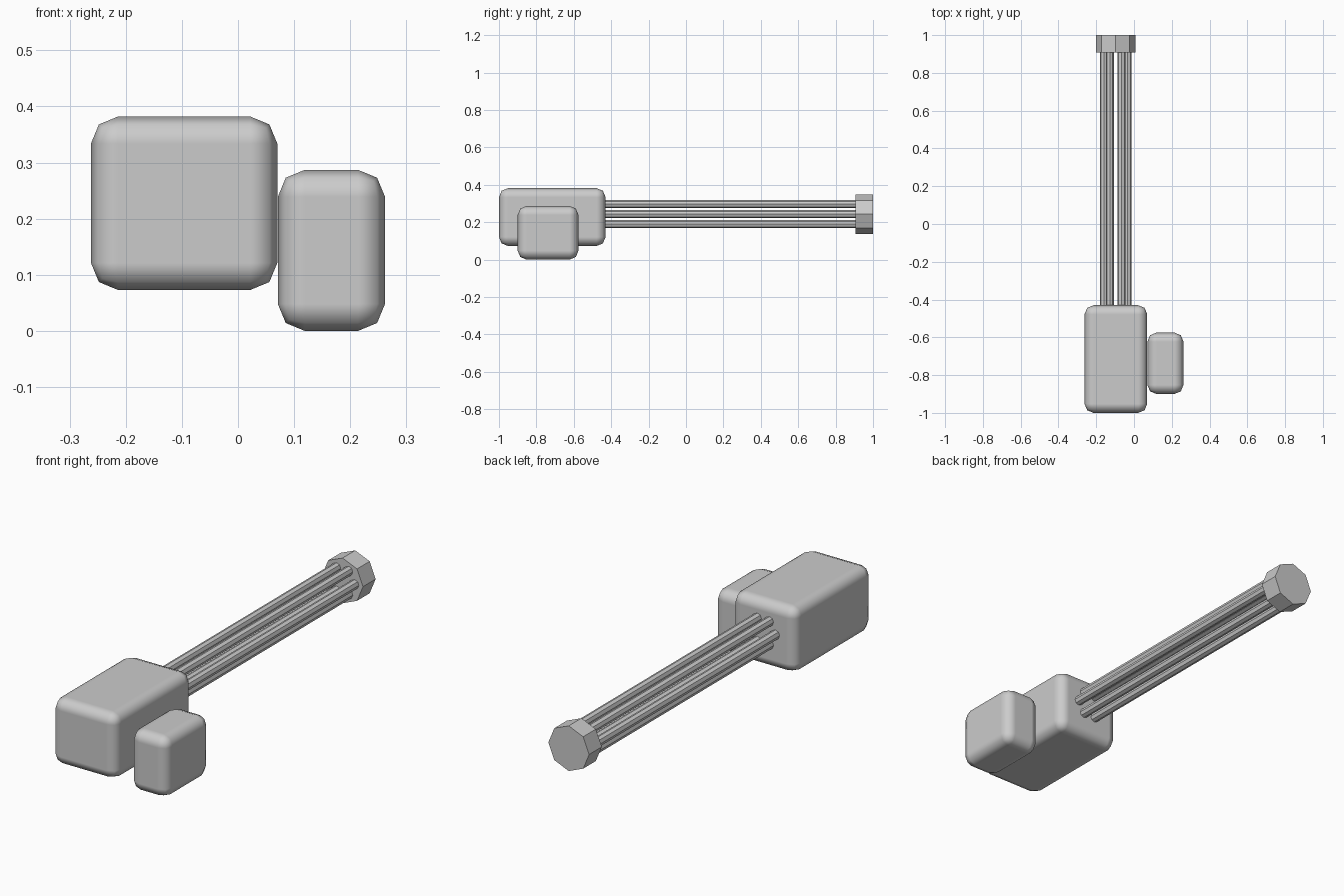
import bpy, math

if "Cube" in bpy.data.objects:
    bpy.data.objects.remove(bpy.data.objects["Cube"])

gray = bpy.data.materials.new("plain gray")
gray.diffuse_color = (0.6, 0.6, 0.6, 1)
gray.use_nodes = True
gray.node_tree.nodes["Principled BSDF"].inputs["Base Color"].default_value = gray.diffuse_color

AXIS_X, AXIS_Z = -0.097, 0.243   # centre line of the barrel cluster


def rounded_box(name, lo, hi, radius=0.048):
    """Box between two corners with softly rounded edges."""
    bpy.ops.mesh.primitive_cube_add(
        size=1, location=[(a + b) / 2 for a, b in zip(lo, hi)])
    ob = bpy.context.object
    ob.name = name
    ob.scale = [b - a for a, b in zip(lo, hi)]
    bpy.ops.object.transform_apply(location=False, rotation=False, scale=True)
    for p in ob.data.polygons:
        p.use_smooth = True
    bev = ob.modifiers.new("round", 'BEVEL')
    bev.width = radius
    bev.segments = 2
    bev.harden_normals = True
    ob.data.materials.append(gray)
    return ob


def rod(name, x, z, radius, y0, y1):
    """Flat-sided octagonal rod running along y."""
    bpy.ops.mesh.primitive_cylinder_add(
        vertices=8, radius=radius, depth=y1 - y0,
        location=(x, (y0 + y1) / 2, z), rotation=(math.pi / 2, 0, 0))
    ob = bpy.context.object
    ob.name = name
    ob.data.materials.append(gray)
    return ob


# Housing and the smaller box beside it
rounded_box("main_housing", (-0.262, -1.0, 0.073), (0.07, -0.43, 0.382))
rounded_box("side_box", (0.071, -0.9, 0.0), (0.262, -0.575, 0.287))

# Ring of six barrels
for i in range(6):
    a = math.radians(60 * i)
    rod(f"barrel_{i + 1}", AXIS_X + 0.062 * math.cos(a),
        AXIS_Z + 0.062 * math.sin(a), 0.0215, -0.5, 0.93)

# Octagonal cap joining the barrel ends
rod("muzzle_cap", AXIS_X, AXIS_Z, 0.105, 0.907, 1.0)
